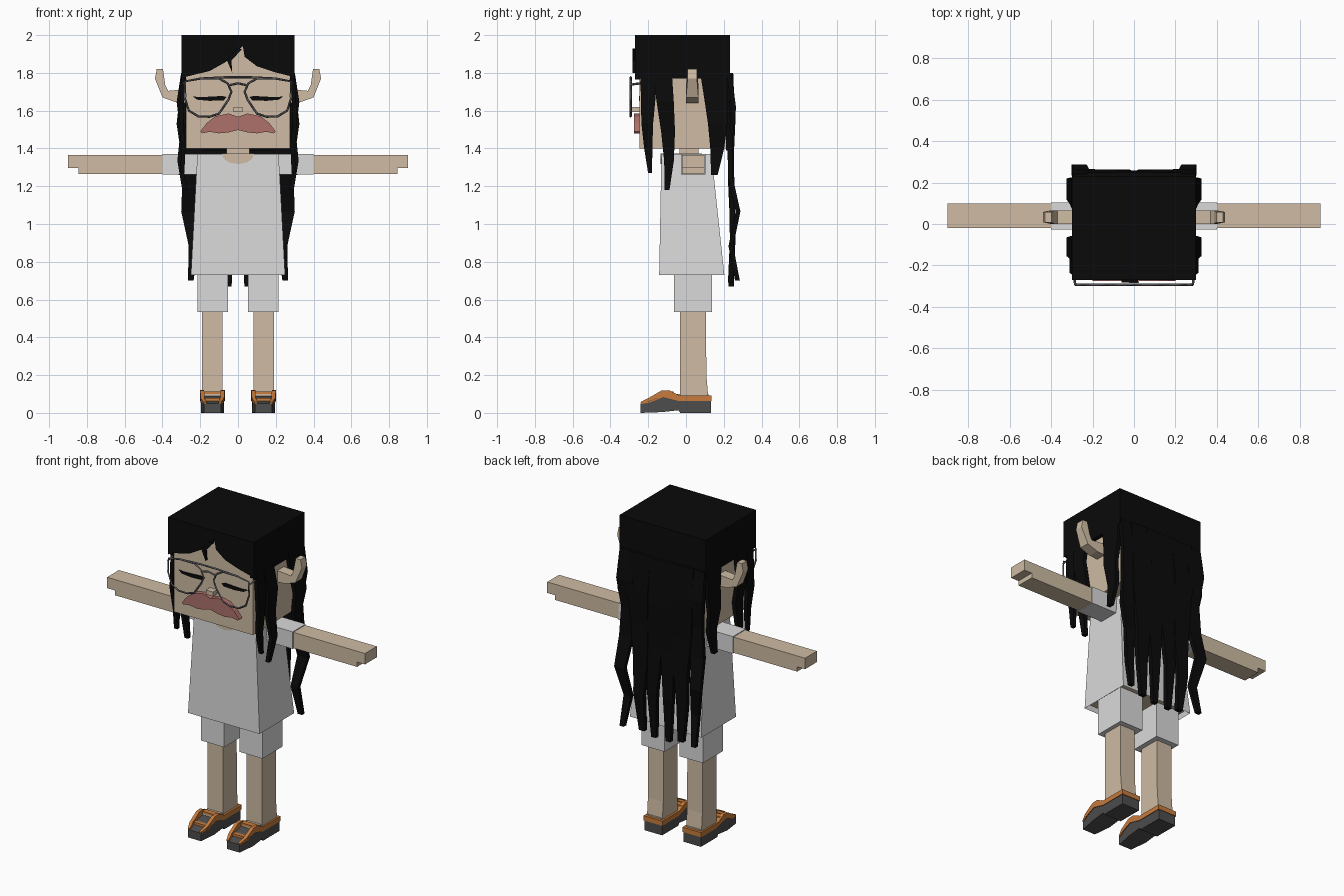
import bpy, bmesh
from mathutils import Vector

if "Cube" in bpy.data.objects:
    bpy.data.objects.remove(bpy.data.objects["Cube"], do_unlink=True)


def material(name, r, g, b):
    m = bpy.data.materials.new(name)
    m.use_nodes = True
    m.diffuse_color = (r, g, b, 1)
    bsdf = m.node_tree.nodes["Principled BSDF"]
    bsdf.inputs["Base Color"].default_value = (r, g, b, 1)
    bsdf.inputs["Roughness"].default_value = 0.9
    return m


skin = material("skin", .62, .5, .37)
cloth = material("white_cloth", .7, .7, .7)
black = material("black_hair", .003, .003, .003)
red = material("red_moustache", .42, .165, .145)
orange = material("orange_strap", .58, .2, .045)
rubber = material("dark_rubber", .075, .075, .075)
metal = material("grey_metal", .1, .1, .11)


def finish(name, bm, *mats):
    bmesh.ops.recalc_face_normals(bm, faces=bm.faces)
    mesh = bpy.data.meshes.new(name)
    bm.to_mesh(mesh)
    bm.free()
    for m in mats:
        mesh.materials.append(m)
    obj = bpy.data.objects.new(name, mesh)
    bpy.context.collection.objects.link(obj)
    return obj


def cube(lo, hi):
    bm = bmesh.new()
    bmesh.ops.create_cube(bm, size=1)
    lo, hi = Vector(lo), Vector(hi)
    for v in bm.verts:
        v.co = (lo + hi) / 2 + v.co * (hi - lo)
    return bm


def box(name, lo, hi, mat, s=1):
    """Box between two corners, mirrored in x when s is -1."""
    bm = cube(lo, hi)
    for v in bm.verts:
        v.co.x *= s
    return finish(name, bm, mat)


def prism(name, outline, axis, a, b, mat, shape=None):
    """Extrude a flat outline along an axis from a to b."""
    bm = bmesh.new()
    rows = []
    for depth in (a, b):
        row = []
        for u, v in outline:
            co = [u, v]
            co.insert("xyz".index(axis), depth)
            row.append(bm.verts.new(co))
        rows.append(row)
        bm.faces.new(row)
    n = len(outline)
    for i in range(n):
        j = (i + 1) % n
        bm.faces.new((rows[0][i], rows[0][j], rows[1][j], rows[1][i]))
    if shape:
        for v in bm.verts:
            shape(v.co)
    return finish(name, bm, mat)


def strand(name, axis, us, offs, top, tip, width, s=1, thick=.025):
    """Wavy tapering lock: us run along the head, offs push it outward."""
    bm = bmesh.new()
    rings = []
    n = len(us) - 1
    for i, (u, o) in enumerate(zip(us, offs)):
        t = i / n
        z = top + (tip - top) * t
        w = width * (1 - .75 * t ** 1.5) / 2
        ring = []
        for du, do in ((-w, 0), (w, 0), (w, thick), (-w, thick)):
            co = (s * (o + do), u + du, z) if axis == "x" else (s * (u + du), o + do, z)
            ring.append(bm.verts.new(co))
        rings.append(ring)
    bm.faces.new(rings[0])
    bm.faces.new(rings[-1])
    for a, b in zip(rings, rings[1:]):
        for i in range(4):
            j = (i + 1) % 4
            bm.faces.new((a[i], a[j], b[j], b[i]))
    return finish(name, bm, black)


def wire(name, pts, closed=False, radius=.006):
    """Square-section metal wire through the points."""
    curve = bpy.data.curves.new(name, "CURVE")
    curve.dimensions = "3D"
    curve.bevel_depth = radius
    curve.bevel_resolution = 0
    sp = curve.splines.new("POLY")
    sp.points.add(len(pts) - 1)
    for p, co in zip(sp.points, pts):
        p.co = (*co, 1)
    sp.use_cyclic_u = closed
    curve.materials.append(metal)
    obj = bpy.data.objects.new(name, curve)
    bpy.context.collection.objects.link(obj)
    return obj


def mirrored(half):
    """Close a half outline with its reflection in x."""
    return half + [(-x, z) for x, z in reversed(half) if x]


# Head, neck and nose
box("head", (-.275, -.245, 1.4), (.275, .212, 1.96), skin)
box("neck", (-.06, -.035, 1.34), (.06, .065, 1.42), skin)
box("nose", (-.025, -.285, 1.592), (.025, -.24, 1.62), skin)
prism("moustache", mirrored([(0, 1.568), (.05, 1.585), (.12, 1.57), (.165, 1.535), (.2, 1.49),
      (.19, 1.48), (.15, 1.488), (.1, 1.48), (.05, 1.485), (0, 1.498)]),
      "y", -.275, -.24, red)

# Hair cap with a parted fringe
box("hair_top", (-.3, -.27, 1.94), (.3, .232, 2), black)
box("hair_back", (-.28, .213, 1.39), (.28, .232, 1.95), black)
prism("fringe", [(-.3, 1.95), (-.3, 1.765), (-.275, 1.78), (-.15, 1.81), (-.07, 1.855),
      (-.01, 1.9), (.025, 1.945), (.035, 1.885), (.1, 1.835), (.19, 1.805),
      (.27, 1.785), (.3, 1.765), (.3, 1.95)], "y", -.27, -.243, black)
prism("loose_wisp", [(-.005, 1.93), (-.06, 1.87), (-.03, 1.8), (-.035, 1.865), (.02, 1.925)],
      "y", -.282, -.262, black)

# Shirt: widens downward, with an inset dark underside
bm = cube((-.215, -.13, .73), (.215, .135, 1.37))
for v in bm.verts:
    if v.co.z < 1:
        v.co.x *= 1.16
        v.co.y = .203 if v.co.y > 0 else -.142
bm.faces.ensure_lookup_table()
bottom = min(bm.faces, key=lambda f: f.calc_center_median().z)
bmesh.ops.inset_region(bm, faces=[bottom], thickness=.012)
bottom.material_index = 1
for v in bottom.verts:
    v.co.z += .03
finish("shirt", bm, cloth, skin)
prism("neckline", mirrored([(0, 1.317), (.045, 1.325), (.075, 1.345), (.085, 1.371)]),
      "y", -.136, -.128, skin)
box("neck_opening", (-.085, -.136, 1.366), (.085, .085, 1.373), skin)

for s, side in ((1, "left"), (-1, "right")):
    # Arms and sleeves
    box(side + "_sleeve", (.19, -.026, 1.262), (.4, .104, 1.37), cloth, s)
    prism(side + "_arm", [(s * x, z) for x, z in ((.25, 1.266), (.845, 1.266), (.845, 1.296),
          (.9, 1.296), (.9, 1.365), (.25, 1.365))], "y", -.02, .098, skin)

    # Legs and shorts
    box(side + "_shorts_leg", (.053, -.063, .535), (.215, .138, .78), cloth, s)
    prism(side + "_leg", [(-.032, .56), (-.032, .12), (-.032, .08), (.118, .08), (.108, .2), (.105, .56)],
          "x", s * .083, s * .19, skin)

    # Ears: curl outward and point up
    def ear_taper(co):
        co.y = .033 + (co.y - .033) * (.75 if co.z > 1.75 else 1)
    prism(side + "_ear", [(s * x, z) for x, z in ((.26, 1.64), (.33, 1.645), (.4, 1.67), (.44, 1.77),
          (.43, 1.82), (.397, 1.82), (.385, 1.735), (.37, 1.705), (.26, 1.715))],
          "y", 0, .066, skin, ear_taper)

    # Closed eyes
    prism(side + "_eyelid", [(s * x, z) for x, z in ((.06, 1.672), (.075, 1.655), (.15, 1.652), (.215, 1.658),
          (.24, 1.675), (.2, 1.672), (.15, 1.674), (.085, 1.678))], "y", -.25, -.243, black)

    # Glasses
    rim = [(.28, 1.755), (.2, 1.77), (.1, 1.77), (.055, 1.745), (.035, 1.7), (.05, 1.66),
           (.1, 1.585), (.15, 1.568), (.21, 1.57), (.26, 1.6), (.283, 1.67)]
    wire(side + "_lens_rim", [(s * x, -.293, z) for x, z in rim], True)
    wire(side + "_temple", [(s * .284, -.293, 1.738), (s * .29, -.2, 1.75)])

    # Hair over the side of the head
    outer = sorted((s * .274, s * .3))
    box(side + "_hair_side", (outer[0], -.27, 1.77), (outer[1], .232, 1.95), black)
    strand(side + "_front_lock", "x", [-.2, -.2, -.205, -.2, -.19], [.278, .285, .29, .278, .284],
           1.8, 1.27, .085, s, .022)
    strand(side + "_cheek_lock", "x", [-.125, -.11, -.095, -.09, -.1], [.276, .3, .28, .296, .27],
           1.8, 1.18, .1, s)
    strand(side + "_ear_lock", "x", [.145, .16, .168, .165, .15], [.276, .285, .3, .28, .29],
           1.8, 1.26, .14, s)

    # Hair down the back
    strand(side + "_outer_back_lock", "y", [.235, .245, .23, .25, .265, .235, .25],
           [.215, .24, .22, .222, .263, .225, .26], 1.8, .7, .12, s)
    strand(side + "_middle_back_lock", "y", [.15, .155, .15, .14, .15, .135],
           [.22, .235, .225, .23, .232, .222], 1.8, .69, .15, s, .028)
    strand(side + "_inner_back_lock", "y", [.05, .055, .045, .055, .05],
           [.222, .23, .222, .235, .225], 1.8, .67, .13, s, .028)

    # Sandals: rubber sole, skin foot, orange straps
    def toe_taper(co):
        mid = s * .135
        co.x = mid + (co.x - mid) * (.72 if co.y < -.22 else .95 if co.y < -.17 else 1)
    inner, outside = s * .074, s * .197
    prism(side + "_sole", [(-.24, 0), (-.13, .004), (-.04, .014), (-.03, 0), (.132, 0), (.132, .065),
          (-.03, .065), (-.1, .09), (-.15, .08), (-.2, .06), (-.24, .05)],
          "x", inner, outside, rubber, toe_taper)
    box(side + "_foot", (.09, -.1, .05), (.182, .12, .1), skin, s)
    band = [(-.238, .047), (-.19, .055), (-.12, .084), (-.035, .062), (.135, .062), (.135, .092),
            (-.035, .092), (-.09, .12), (-.13, .118), (-.2, .078), (-.24, .058)]
    for part, a, b in (("inner", .07, .092), ("outer", .179, .201)):
        prism(f"{side}_{part}_strap", band, "x", s * a, s * b, orange, toe_taper)
    box(side + "_heel_strap", (.07, .112, .062), (.201, .136, .092), orange, s)
    box(side + "_instep_strap", (.08, -.1, .09), (.19, -.065, .112), orange, s)
    box(side + "_toe_strap", (.085, -.19, .05), (.185, -.165, .079), orange, s)

# Glasses bridge
wire("brow_bar", [(-.2, -.293, 1.77), (-.06, -.293, 1.777), (.06, -.293, 1.777), (.2, -.293, 1.77)])
wire("bridge", [(-.045, -.293, 1.735), (0, -.293, 1.745), (.045, -.293, 1.735)])
